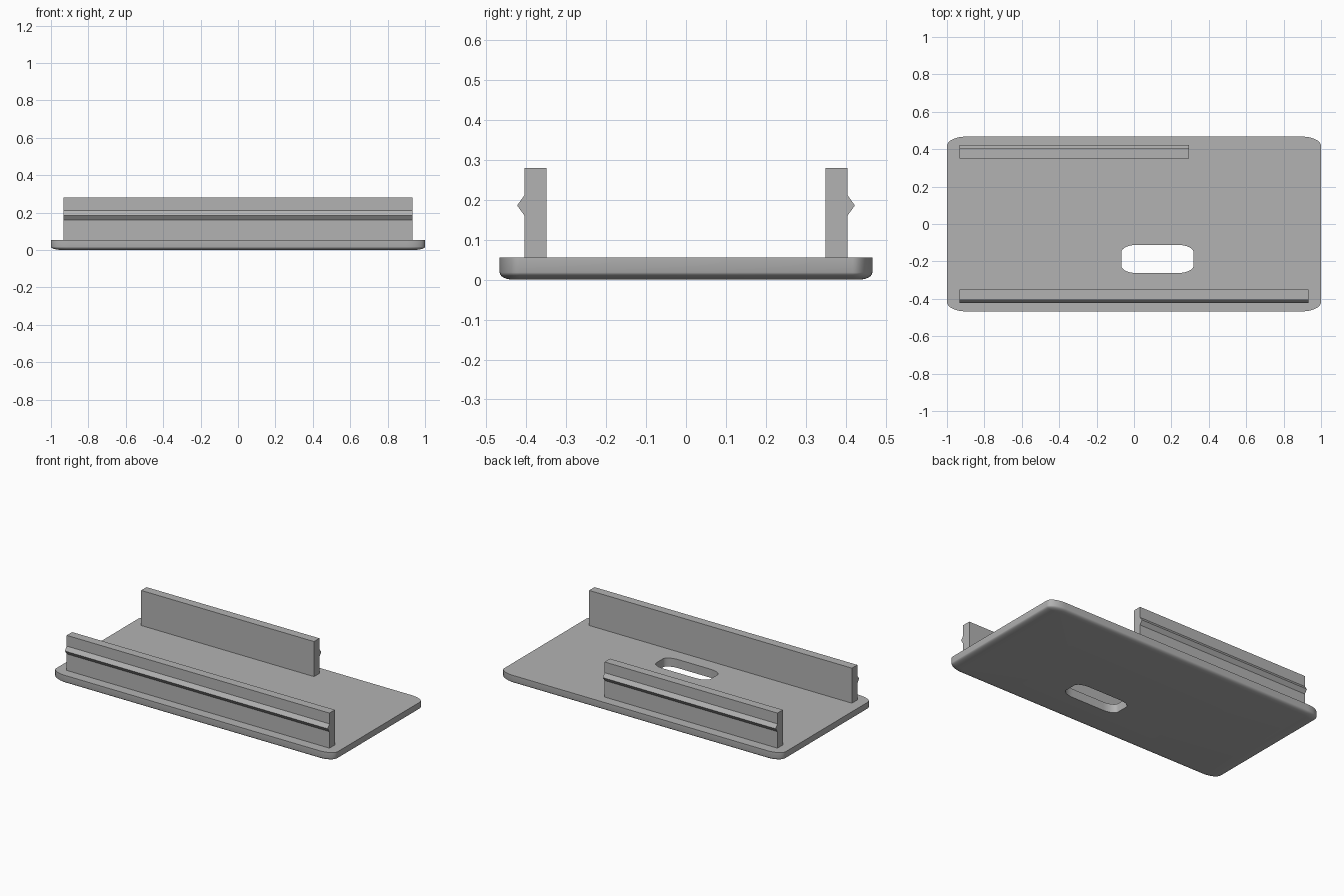
import bpy, bmesh, math

cube = bpy.data.objects.get("Cube")
if cube:
    bpy.data.objects.remove(cube, do_unlink=True)

grey = bpy.data.materials.new("mid grey")
grey.use_nodes = True
colour = (0.45, 0.45, 0.45, 1)
grey.diffuse_color = colour
grey.node_tree.nodes["Principled BSDF"].inputs["Base Color"].default_value = colour


def finish(bm, name):
    bmesh.ops.recalc_face_normals(bm, faces=bm.faces)
    mesh = bpy.data.meshes.new(name)
    bm.to_mesh(mesh)
    bm.free()
    mesh.materials.append(grey)
    obj = bpy.data.objects.new(name, mesh)
    bpy.context.collection.objects.link(obj)
    return obj


def rounded_ring(bm, cx, cy, hx, hy, rx, ry, z, steps=10):
    """Closed ring of vertices with elliptical corners."""
    ring = []
    for corner, (sx, sy) in enumerate([(1, 1), (-1, 1), (-1, -1), (1, -1)]):
        for i in range(steps + 1):
            a = math.pi / 2 * (corner + i / steps)
            ring.append(bm.verts.new((cx + sx * (hx - rx) + rx * math.cos(a),
                                      cy + sy * (hy - ry) + ry * math.sin(a), z)))
    return ring


def skin(bm, rings):
    for a, b in zip(rings, rings[1:]):
        for i in range(len(a)):
            j = (i + 1) % len(a)
            bm.faces.new((a[i], a[j], b[j], b[i]))


def fill_between(bm, *rings):
    edges = [bm.edges.get((r[i - 1], r[i])) for r in rings for i in range(len(r))]
    bmesh.ops.triangle_fill(bm, use_beauty=True, edges=edges)


# Base plate: rounded lower rim and a slot through it
TOP, FILLET = 0.055, 0.018
bm = bmesh.new()
outer = [rounded_ring(bm, 0, 0, 1, 0.467, 0.1, 0.05, TOP)]
for k in range(7):
    a = math.pi / 2 * k / 6
    inset = 1 - math.cos(a)
    outer.append(rounded_ring(bm, 0, 0, 1 - 0.07 * inset, 0.467 - 0.035 * inset,
                              0.1 - 0.07 * inset, 0.05 - 0.035 * inset,
                              FILLET * (1 - math.sin(a))))
slot = [rounded_ring(bm, 0.125, -0.187, 0.193, 0.075, 0.08, 0.04, z) for z in (TOP, 0)]
skin(bm, outer)
skin(bm, slot)
fill_between(bm, outer[0], slot[0])
fill_between(bm, outer[-1], slot[-1])
plate = finish(bm, "base_plate")
bpy.context.view_layer.objects.active = plate
plate.select_set(True)
bpy.ops.object.shade_smooth_by_angle(angle=math.radians(35))


# Upright rails: extruded profile with a pointed snap ridge on the outer side
def rail(name, side, x0, x1):
    profile = [(0.35, TOP), (0.405, TOP), (0.405, 0.161), (0.423, 0.186),
               (0.405, 0.211), (0.405, 0.28), (0.35, 0.28)]
    bm = bmesh.new()
    face = bm.faces.new([bm.verts.new((x0, side * y, z)) for y, z in profile])
    new = bmesh.ops.extrude_face_region(bm, geom=[face])["geom"]
    bmesh.ops.translate(bm, vec=(x1 - x0, 0, 0),
                        verts=[v for v in new if isinstance(v, bmesh.types.BMVert)])
    return finish(bm, name)


rail("front_rail", -1, -0.933, 0.933)
rail("back_rail", 1, -0.933, 0.295)
